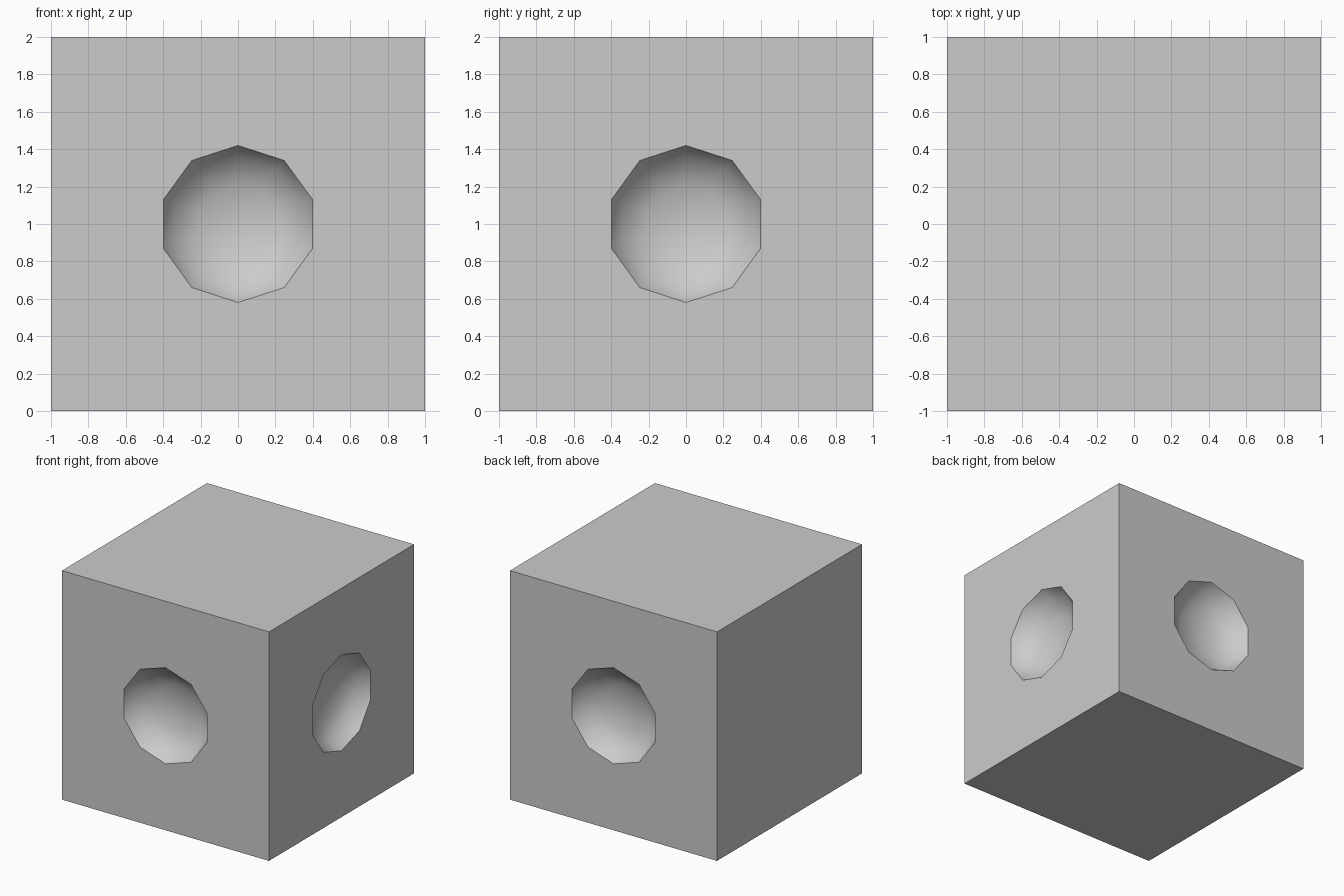
import bpy, bmesh, math
from mathutils import Vector

if "Cube" in bpy.data.objects:
    bpy.data.objects.remove(bpy.data.objects["Cube"])

SIDES, R, DEPTH = 10, 0.42, 0.2
UP = Vector((0, 0, 1))


def dish_cutter(name, n):
    """Shallow ten-sided bowl sunk into the cube side with outward normal n."""
    u = UP.cross(n)
    centre = Vector((0, 0, 1)) + n
    # (radius, depth) rings; the first flares out past the cube face
    arc = [(R * math.cos(math.radians(a)), DEPTH * math.sin(math.radians(a)))
           for a in (30, 60)]
    r1, d1 = arc[0]
    rings = [(2 * R - r1, -d1)] + arc
    bm = bmesh.new()
    loops = []
    for r, d in rings:
        loop = []
        for k in range(SIDES):
            t = math.pi / 2 + 2 * math.pi * k / SIDES
            loop.append(bm.verts.new(centre - n * d + u * (r * math.cos(t)) + UP * (r * math.sin(t))))
        loops.append(loop)
    for a, b in zip(loops, loops[1:]):
        for k in range(SIDES):
            j = (k + 1) % SIDES
            bm.faces.new((a[k], a[j], b[j], b[k]))
    pole = bm.verts.new(centre - n * DEPTH)
    for k in range(SIDES):
        bm.faces.new((loops[-1][k], loops[-1][(k + 1) % SIDES], pole))
    bm.faces.new(loops[0])
    bmesh.ops.recalc_face_normals(bm, faces=bm.faces)
    mesh = bpy.data.meshes.new(name)
    bm.to_mesh(mesh)
    bm.free()
    ob = bpy.data.objects.new(name, mesh)
    bpy.context.collection.objects.link(ob)
    ob.hide_render = True
    return ob


# Solid cube body
bpy.ops.mesh.primitive_cube_add(size=2, location=(0, 0, 1))
body = bpy.context.object
body.name = "dimpled_cube"

# Dimples on front, right and back
cutters = [dish_cutter(nm, Vector(n)) for nm, n in (
    ("front_dimple_cutter", (0, -1, 0)),
    ("right_dimple_cutter", (1, 0, 0)),
    ("back_dimple_cutter", (0, 1, 0)))]
for c in cutters:
    mod = body.modifiers.new(c.name, 'BOOLEAN')
    mod.operation = 'DIFFERENCE'
    mod.solver = 'EXACT'
    mod.object = c

bpy.context.view_layer.objects.active = body
body.select_set(True)
for c in cutters:
    bpy.ops.object.modifier_apply(modifier=c.name)
for c in cutters:
    bpy.data.objects.remove(c)

# Smooth bowls, crisp rims and cube edges
bpy.ops.object.shade_smooth_by_angle(angle=math.radians(45))
